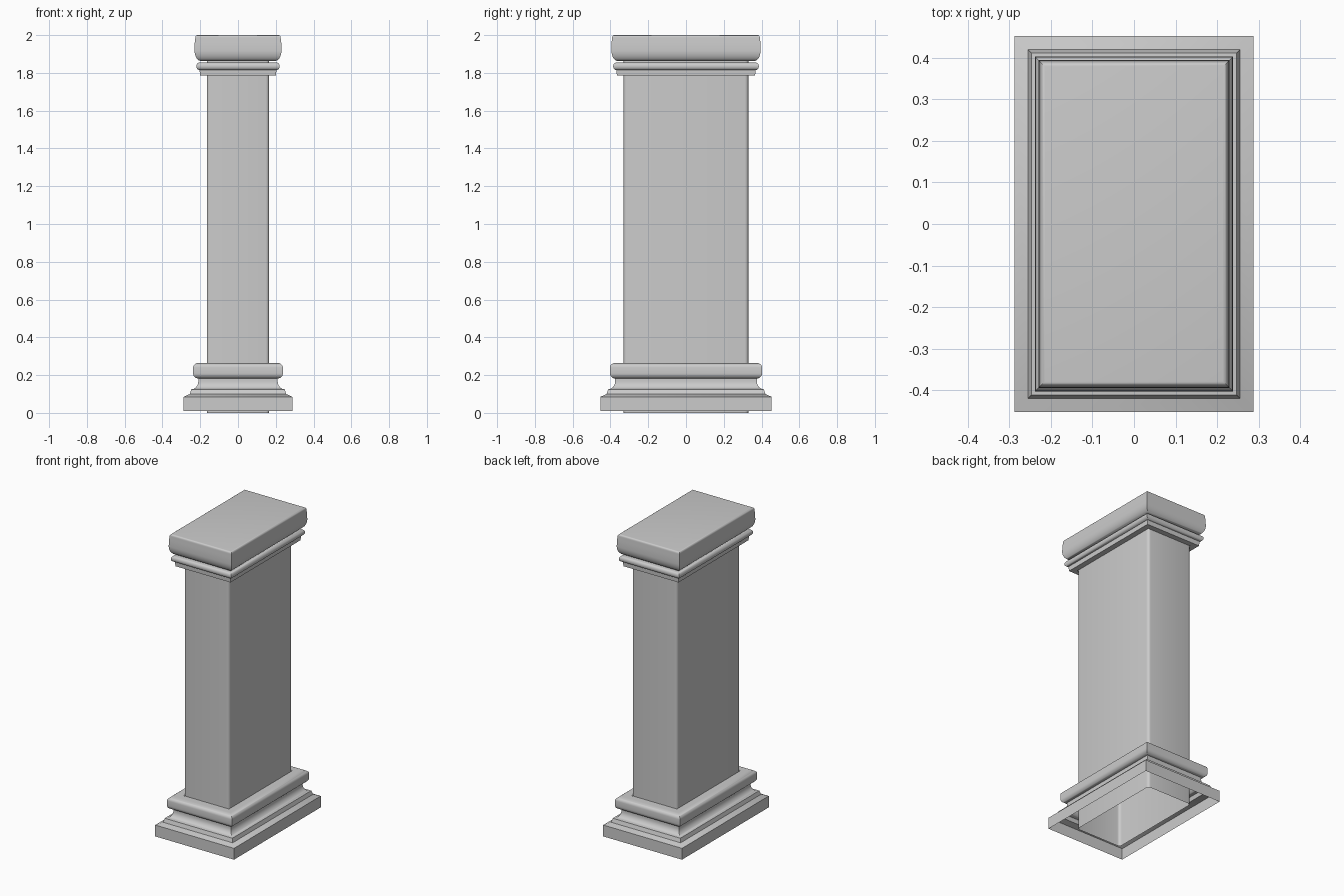
import bpy
import bmesh
import math

cube = bpy.data.objects.get("Cube")
if cube:
    bpy.data.objects.remove(cube, do_unlink=True)

HALF_X, HALF_Y = 0.165, 0.33  # shaft half sizes; mouldings are offsets from these

stone = bpy.data.materials.new("grey stone")
stone.use_nodes = True
GREY = (0.6, 0.6, 0.6, 1)
stone.diffuse_color = GREY
stone.node_tree.nodes["Principled BSDF"].inputs["Base Color"].default_value = GREY


def arc(d, z, rd, rz, start, end, steps=8):
    """Elliptical moulding section as (offset, height) points."""
    angles = [math.radians(start + (end - start) * i / steps) for i in range(steps + 1)]
    return [(d + rd * math.cos(a), z + rz * math.sin(a)) for a in angles]


def moulding(name, profile, bevel=0.0, close_top=False):
    """Sweep a profile round the rectangular shaft with mitred corners."""
    bm = bmesh.new()
    rings = []
    for d, z in profile:
        x, y = HALF_X + d, HALF_Y + d
        rings.append([bm.verts.new((sx * x, sy * y, z))
                      for sx, sy in ((-1, -1), (1, -1), (1, 1), (-1, 1))])
    for low, high in zip(rings, rings[1:]):
        for i in range(4):
            j = (i + 1) % 4
            bm.faces.new((low[i], low[j], high[j], high[i]))
    if close_top:
        bm.faces.new(rings[-1])
    if bevel:
        corners = [e for e in bm.edges if abs(e.verts[0].co.z - e.verts[1].co.z) > 1]
        bmesh.ops.bevel(bm, geom=corners, offset=bevel, segments=4,
                        profile=0.5, affect='EDGES')
    mesh = bpy.data.meshes.new(name)
    bm.to_mesh(mesh)
    bm.free()
    mesh.materials.append(stone)
    obj = bpy.data.objects.new(name, mesh)
    bpy.context.collection.objects.link(obj)
    bpy.ops.object.select_all(action='DESELECT')
    obj.select_set(True)
    bpy.context.view_layer.objects.active = obj
    bpy.ops.object.shade_smooth_by_angle(angle=math.radians(35))


# Shaft: hollow tube with rounded corners, open underneath
moulding("shaft", [(0, 0), (0, 1.865)], bevel=0.018)

# Base: plinth, stepped cove and rounded torus, open underneath
moulding("base", [(0.123, 0.01), (0.123, 0.085), (0.09, 0.1), (0.082, 0.125)]
         + arc(0.082, 0.168, 0.037, 0.043, 270, 180)
         + [(0.045, 0.182)]
         + arc(0.045, 0.21, 0.028, 0.028, -80, 0, 6)
         + [(0.073, 0.24)]
         + arc(0.04, 0.24, 0.033, 0.025, 15, 90, 6)
         + [(0, 0.265)])

# Capital: fillet band and thin torus
moulding("capital_band", [(0, 1.785), (0.036, 1.785), (0.038, 1.812)]
         + arc(0.038, 1.835, 0.018, 0.02, -90, 90)
         + [(0, 1.855)])

# Capital: wide slab with a rounded lower edge
moulding("capital_slab", [(0, 1.862), (0.032, 1.862)]
         + arc(0.03, 1.92, 0.035, 0.058, -65, 0)
         + [(0.064, 1.96), (0.061, 1.985)]
         + arc(0.049, 1.988, 0.012, 0.012, 10, 90, 4), close_top=True)
